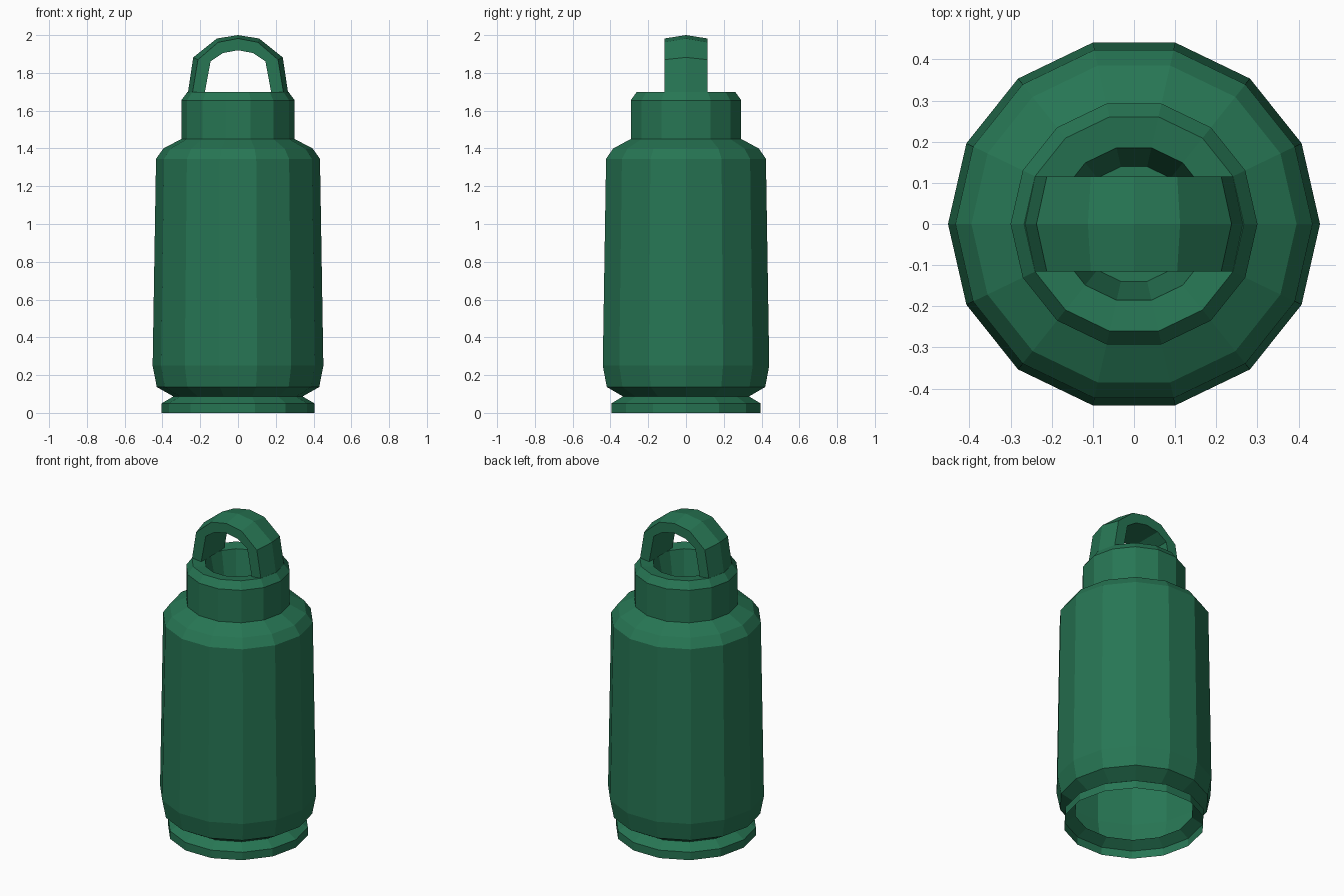
import bpy, bmesh, math

if "Cube" in bpy.data.objects:
    bpy.data.objects.remove(bpy.data.objects["Cube"])

green = bpy.data.materials.new("bottle_green")
green.diffuse_color = (0.020, 0.18, 0.088, 1)
green.use_nodes = True
green.node_tree.nodes["Principled BSDF"].inputs["Base Color"].default_value = green.diffuse_color
SIDES = 14


def finish(bm, name):
    me = bpy.data.meshes.new(name)
    bm.to_mesh(me)
    bm.free()
    me.materials.append(green)
    ob = bpy.data.objects.new(name, me)
    bpy.context.collection.objects.link(ob)
    return ob


def lathe(name, profile, cap_end=False):
    """Turn an (r, z) profile, listed from the outside bottom up, around z."""
    bm = bmesh.new()
    rings = []
    for r, z in profile:
        rings.append([bm.verts.new((r * math.cos(2 * math.pi * i / SIDES),
                                    r * math.sin(2 * math.pi * i / SIDES), z))
                      for i in range(SIDES)])
    for a, b in zip(rings, rings[1:]):
        for i in range(SIDES):
            j = (i + 1) % SIDES
            bm.faces.new((a[i], a[j], b[j], b[i]))
    if cap_end:
        bm.faces.new(rings[-1])
    return finish(bm, name)


# bottle body: open foot ring, groove, tapered wall and shoulder
lathe("bottle_body", [(.405, 0), (.405, .05), (.342, .087), (.43, .137),
                      (.452, .25), (.434, 1.345), (.395, 1.40), (.30, 1.45)])

# lid: collar with bevelled rim and a tapering well
lathe("lid", [(.30, 1.45), (.30, 1.655), (.267, 1.70), (.19, 1.69),
              (.143, 1.45)], cap_end=True)

# carry handle: arch with a slightly crowned outer face
HALF = .115


def arch(half):
    return [(-x, z) for x, z in half] + [(x, z) for x, z in reversed(half[:-1])]


edge = arch([(.242, 1.69), (.212, 1.87), (.105, 1.962), (0, 1.982)])
crown = arch([(.266, 1.69), (.237, 1.882), (.112, 1.982), (0, 2.0)])
inner = arch([(.177, 1.69), (.145, 1.862), (.08, 1.905), (0, 1.92)])
bm = bmesh.new()
loops = []
for pts, y in ((edge, -HALF), (crown, 0), (edge, HALF), (inner, HALF), (inner, -HALF)):
    loops.append([bm.verts.new((x, y, z)) for x, z in pts])
for k in range(5):
    a, b = loops[k], loops[(k + 1) % 5]
    for i in range(len(a) - 1):
        bm.faces.new((a[i], a[i + 1], b[i + 1], b[i]))
for end in (0, -1):
    bm.faces.new([lp[end] for lp in loops])
bmesh.ops.recalc_face_normals(bm, faces=bm.faces)
finish(bm, "carry_handle")
